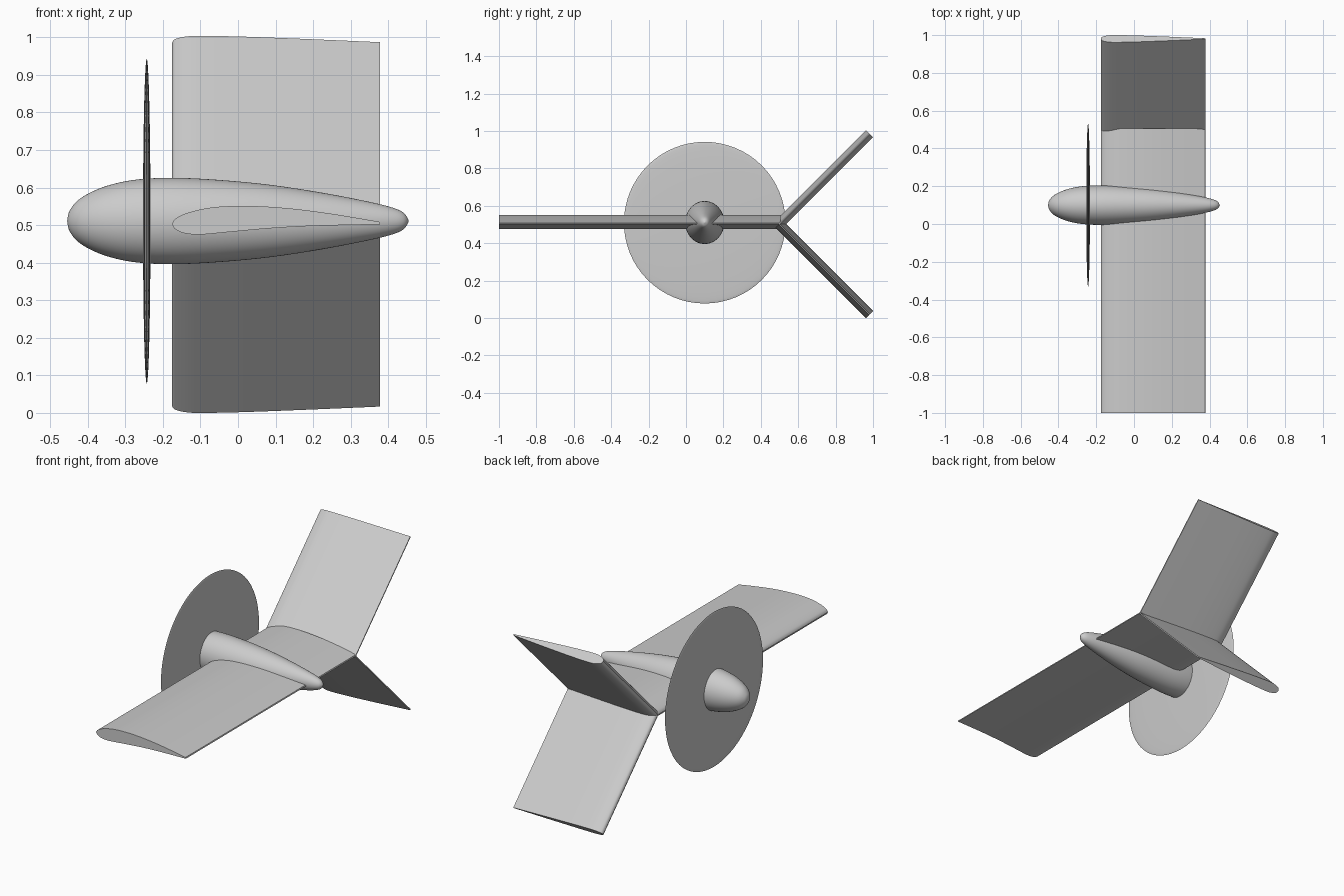
import bpy, bmesh, math
from mathutils import Vector

if "Cube" in bpy.data.objects:
    bpy.data.objects.remove(bpy.data.objects["Cube"])


def spline(pts, n=6, closed=False):
    """Smooth Catmull-Rom line through a few 2D points."""
    pts = [Vector(p) for p in pts]
    count = len(pts)
    get = (lambda i: pts[i % count]) if closed else (lambda i: pts[max(0, min(i, count - 1))])
    out = []
    for i in range(count if closed else count - 1):
        a, b, c, d = (get(i + k) for k in (-1, 0, 1, 2))
        for k in range(n):
            t = k / n
            out.append(0.5 * (2 * b + (c - a) * t + (2 * a - 5 * b + 4 * c - d) * t * t
                              + (3 * b - a - 3 * c + d) * t ** 3))
    if not closed:
        out.append(pts[-1])
    return out


def finish(name, bm, angle=35):
    bmesh.ops.recalc_face_normals(bm, faces=bm.faces)
    me = bpy.data.meshes.new(name)
    bm.to_mesh(me)
    bm.free()
    ob = bpy.data.objects.new(name, me)
    bpy.context.collection.objects.link(ob)
    bpy.ops.object.select_all(action='DESELECT')
    ob.select_set(True)
    bpy.context.view_layer.objects.active = ob
    bpy.ops.object.shade_smooth_by_angle(angle=math.radians(angle))
    return ob


def wing(name, profile, start, direction, length):
    """Extrude an (x, thickness) section along a direction in the y-z plane."""
    d = Vector(direction).normalized()
    up = Vector((0, -d.z, d.y))
    bm = bmesh.new()
    rings = [[bm.verts.new(Vector(start) + d * s + Vector((x, 0, 0)) + up * h)
              for x, h in profile] for s in (0, length)]
    n = len(profile)
    for i in range(n):
        j = (i + 1) % n
        bm.faces.new((rings[0][i], rings[0][j], rings[1][j], rings[1][i]))
    for r in rings:
        bm.faces.new(r)
    return finish(name, bm)


def revolve(name, profile, centre, sy=1.0, sz=1.0, n=64):
    """Turn an (x, radius) profile around the x axis; both ends are poles."""
    bm = bmesh.new()
    cx, cy, cz = centre
    first = bm.verts.new((cx + profile[0][0], cy, cz))
    last = bm.verts.new((cx + profile[-1][0], cy, cz))
    rings = [[bm.verts.new((cx + x, cy + r * sy * math.cos(2 * math.pi * k / n),
                            cz + r * sz * math.sin(2 * math.pi * k / n)))
              for k in range(n)] for x, r in profile[1:-1]]
    for k in range(n):
        j = (k + 1) % n
        bm.faces.new((first, rings[0][j], rings[0][k]))
        bm.faces.new((last, rings[-1][k], rings[-1][j]))
        for a, b in zip(rings, rings[1:]):
            bm.faces.new((a[k], a[j], b[j], b[k]))
    return finish(name, bm, 60)


# main wing: cambered section
upper = spline([(-0.176, 0.003), (-0.165, 0.018), (-0.13, 0.034), (-0.07, 0.047), (0.0, 0.051),
                (0.08, 0.049), (0.17, 0.041), (0.27, 0.027), (0.376, 0.009)])
lower = spline([(0.378, 0.002), (0.28, 0.0), (0.18, -0.003), (0.08, -0.009), (-0.02, -0.018),
                (-0.10, -0.025), (-0.145, -0.021), (-0.17, -0.009)])
wing("main_wing", upper + lower, (0, -1, 0.5), (0, 1, 0), 1.505)

# two branching wings: thinner symmetric section
half = spline([(-0.176, 0.0), (-0.168, 0.014), (-0.14, 0.024), (-0.10, 0.027), (0.0, 0.0245),
               (0.12, 0.0185), (0.25, 0.011), (0.378, 0.003)])
section = half + [Vector((p.x, -p.y)) for p in reversed(half[1:])]
for name, side in (("upper_branch_wing", 1), ("lower_branch_wing", -1)):
    wing(name, section, (0, 0.498, 0.502), (0, 1, side), 0.483 * math.sqrt(2))

# engine nacelle
body = spline([(-0.455, 0.0), (-0.448, 0.028), (-0.42, 0.060), (-0.36, 0.090), (-0.28, 0.109),
               (-0.18, 0.115), (-0.06, 0.110), (0.08, 0.097), (0.22, 0.076), (0.34, 0.053),
               (0.41, 0.036), (0.442, 0.021), (0.455, 0.0)])
revolve("nacelle", body, (0, 0.1, 0.511), sy=0.91)

# propeller disc: very thin lens
disc = [(-0.01 * math.cos(math.pi * i / 24), 0.432 * math.sin(math.pi * i / 24)) for i in range(25)]
revolve("propeller_disc", disc, (-0.243, 0.1, 0.51))
